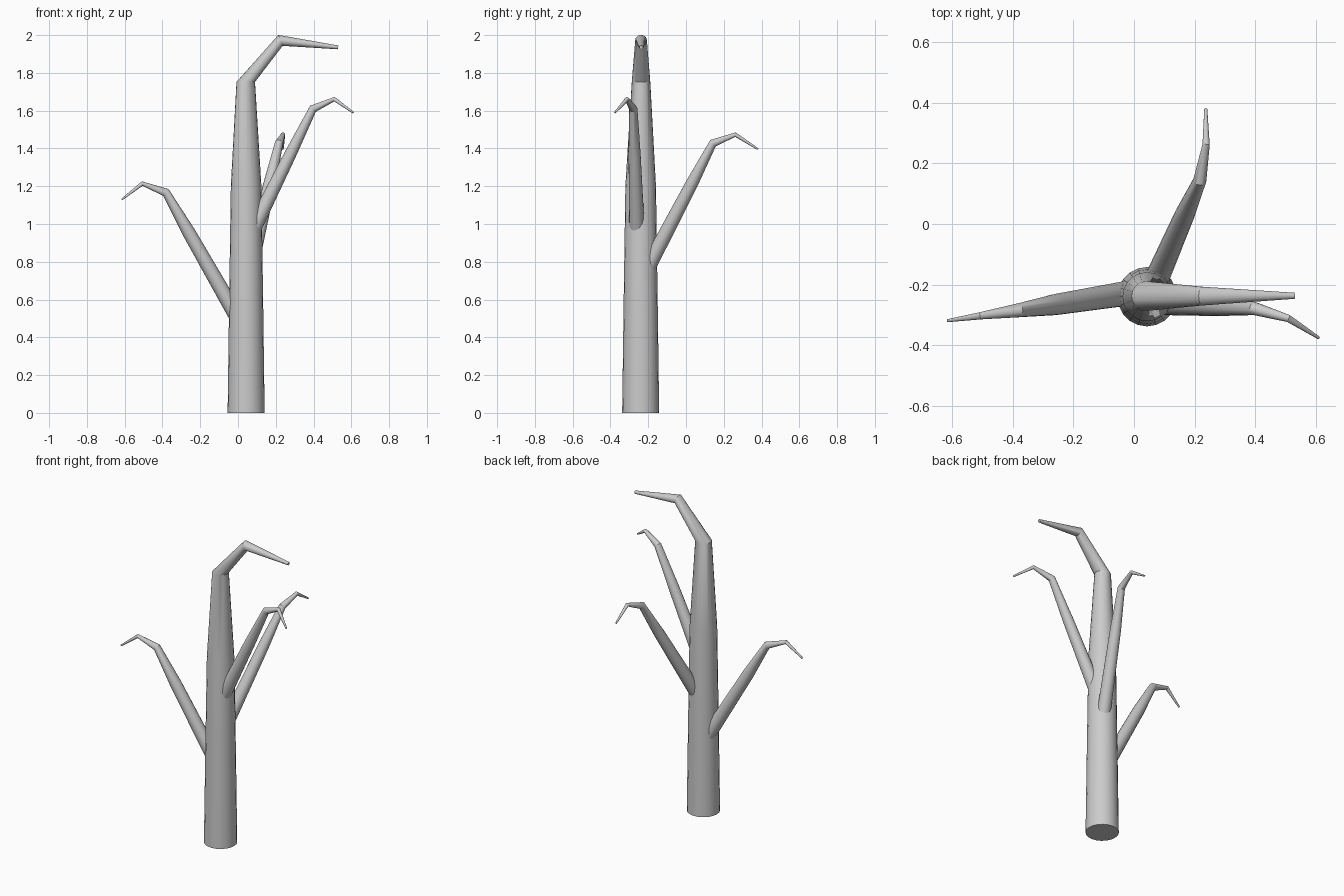
import bpy, bmesh, math
from mathutils import Vector

if "Cube" in bpy.data.objects:
    bpy.data.objects.remove(bpy.data.objects["Cube"])


def limb(name, path, sides, flat_rings=()):
    """Tapered tube through (x, y, z, radius) points with mitred joints."""
    pts = [Vector(p[:3]) for p in path]
    dirs = [(b - a).normalized() for a, b in zip(pts, pts[1:])]
    bm = bmesh.new()
    rings = []
    for i, p in enumerate(pts):
        n = (dirs[max(i - 1, 0)] + dirs[min(i, len(dirs) - 1)]).normalized()
        if i in flat_rings:
            n = Vector((0, 0, 1))
        u = Vector((0, 1, 0)) if abs(n.y) < 0.8 else Vector((1, 0, 0))
        if name == "back_branch":
            u = Vector((1, 0, 0))
        u = (u - n * u.dot(n)).normalized()
        v = n.cross(u)
        r = path[i][3]
        rings.append([bm.verts.new(p + r * (math.cos(a) * u + math.sin(a) * v))
                      for a in (2 * math.pi * k / sides for k in range(sides))])
    for a, b in zip(rings, rings[1:]):
        for k in range(sides):
            j = (k + 1) % sides
            bm.faces.new((a[k], a[j], b[j], b[k]))
    bm.faces.new(rings[0][::-1])
    bm.faces.new(rings[-1])
    bmesh.ops.recalc_face_normals(bm, faces=bm.faces)
    me = bpy.data.meshes.new(name)
    bm.to_mesh(me)
    bm.free()
    ob = bpy.data.objects.new(name, me)
    bpy.context.collection.objects.link(ob)
    bpy.ops.object.select_all(action='DESELECT')
    ob.select_set(True)
    bpy.context.view_layer.objects.active = ob
    bpy.ops.object.shade_smooth_by_angle(angle=math.radians(30))


# Trunk, bending over into a drooping top
limb("trunk", [(0.043, -0.24, 0, 0.098), (0.043, -0.24, 0.6, 0.09),
               (0.043, -0.24, 1.2, 0.081), (0.041, -0.238, 1.752, 0.049),
               (0.225, -0.238, 1.972, 0.031), (0.53, -0.237, 1.935, 0.01)],
     20, flat_rings=(0, 1, 2, 3))

# Branches start inside the trunk and hook down at the tips
limb("left_branch", [(0.0, -0.225, 0.50, 0.042), (-0.26, -0.266, 0.955, 0.035),
                     (-0.382, -0.285, 1.167, 0.023), (-0.507, -0.303, 1.214, 0.012),
                     (-0.615, -0.319, 1.13, 0.005)], 16)
limb("back_branch", [(0.055, -0.227, 0.722, 0.042), (0.167, 0.03, 1.212, 0.033),
                     (0.217, 0.143, 1.428, 0.022), (0.238, 0.262, 1.473, 0.012),
                     (0.237, 0.38, 1.397, 0.005)], 16)
limb("right_branch", [(0.055, -0.258, 0.92, 0.042), (0.275, -0.272, 1.365, 0.032),
                      (0.397, -0.279, 1.61, 0.022), (0.51, -0.312, 1.661, 0.012),
                      (0.61, -0.376, 1.59, 0.005)], 16)
